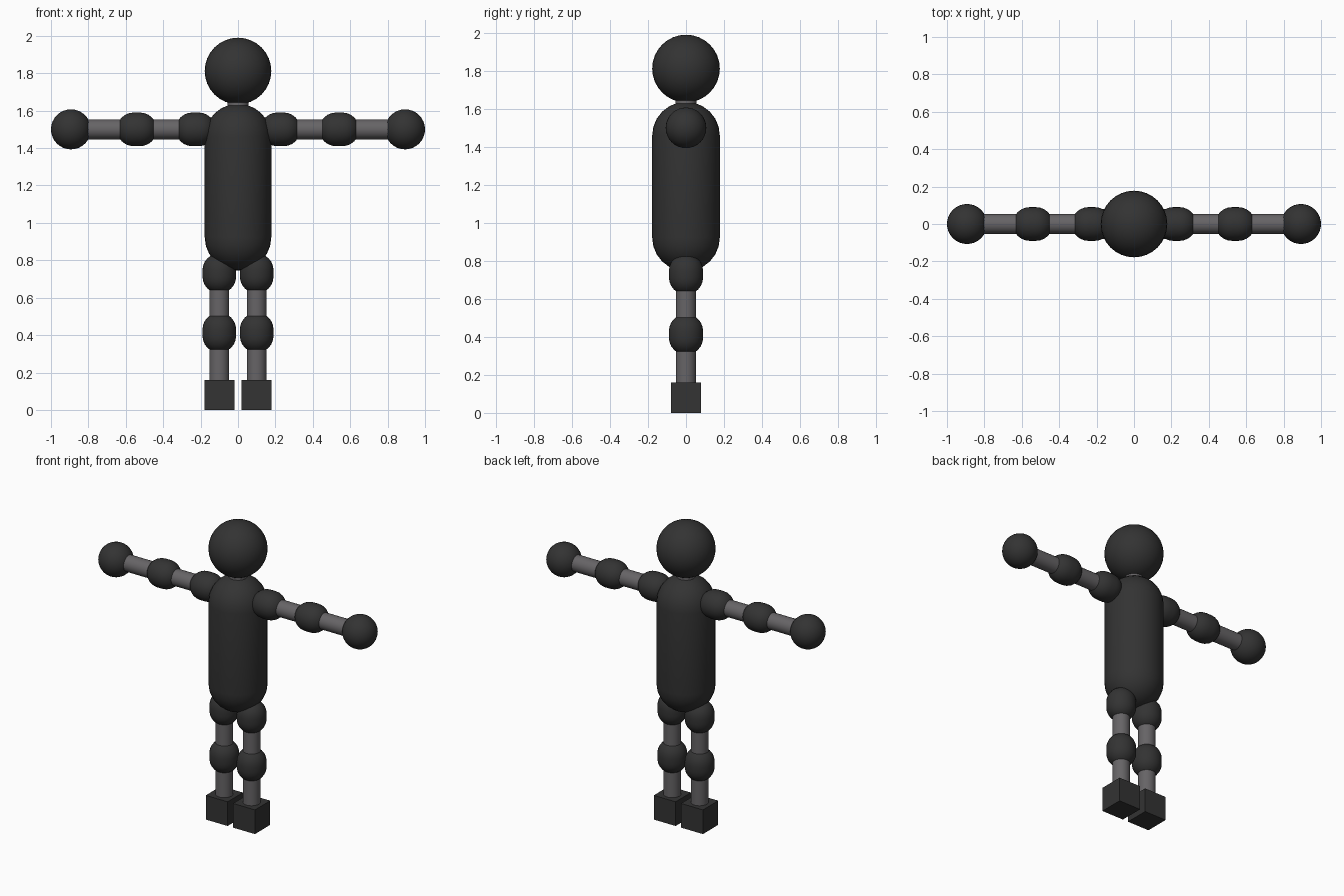
import bpy, bmesh, math
from mathutils import Matrix

if "Cube" in bpy.data.objects:
    bpy.data.objects.remove(bpy.data.objects["Cube"])


def material(name, rgb):
    m = bpy.data.materials.new(name)
    m.diffuse_color = (*rgb, 1.0)
    m.use_nodes = True
    m.node_tree.nodes["Principled BSDF"].inputs["Base Color"].default_value = m.diffuse_color
    return m


DARK = material("charcoal", (0.033, 0.033, 0.033))
GREY = material("mid grey", (0.133, 0.127, 0.133))
ALONG_X = Matrix.Rotation(math.pi / 2, 4, 'Y')
UPRIGHT = Matrix.Identity(4)


def finish(name, bm, loc, mat, rot=UPRIGHT, smooth=True):
    bmesh.ops.transform(bm, matrix=Matrix.Translation(loc) @ rot, verts=bm.verts)
    bmesh.ops.recalc_face_normals(bm, faces=bm.faces)
    for f in bm.faces:
        f.smooth = smooth and len(f.verts) <= 4
    mesh = bpy.data.meshes.new(name)
    bm.to_mesh(mesh)
    bm.free()
    mesh.materials.append(mat)
    ob = bpy.data.objects.new(name, mesh)
    bpy.context.collection.objects.link(ob)


def ball(name, loc, r):
    bm = bmesh.new()
    bmesh.ops.create_uvsphere(bm, u_segments=32, v_segments=16, radius=r)
    finish(name, bm, loc, DARK)


def capsule(name, loc, r, straight, rot=UPRIGHT, cap=6, sides=32):
    # half-circle caps joined by a straight wall, spun about z
    bm = bmesh.new()
    pts = []
    for sign in (-1, 1):
        for i in range(cap + 1):
            a = math.pi / 2 * (i / cap - (sign < 0))
            pts.append((r * math.cos(a), 0, r * math.sin(a) + sign * straight / 2))
    vs = [bm.verts.new(p) for p in pts]
    edges = [bm.edges.new(pair) for pair in zip(vs, vs[1:])]
    bmesh.ops.spin(bm, geom=vs + edges, cent=(0, 0, 0), axis=(0, 0, 1),
                   angle=2 * math.pi, steps=sides)
    bmesh.ops.remove_doubles(bm, verts=bm.verts, dist=1e-4)
    finish(name, bm, loc, DARK, rot)


def rod(name, loc, r, length, rot=UPRIGHT):
    bm = bmesh.new()
    bmesh.ops.create_cone(bm, cap_ends=True, segments=32, radius1=r, radius2=r, depth=length)
    finish(name, bm, loc, GREY, rot)


# Head, neck and torso
ball("head", (0, 0, 1.812), 0.178)
rod("neck", (0, 0, 1.64), 0.056, 0.14)
capsule("torso", (0, 0, 1.191), 0.178, 0.536)

for side, s in (("left", 1), ("right", -1)):
    # Arm: shoulder, elbow, hand and the rods between them
    capsule(side + "_shoulder", (s * 0.227, 0, 1.5), 0.09, 0.034, ALONG_X)
    capsule(side + "_elbow", (s * 0.541, 0, 1.5), 0.09, 0.034, ALONG_X)
    ball(side + "_hand", (s * 0.893, 0, 1.5), 0.107)
    rod(side + "_upper_arm", (s * 0.384, 0, 1.5), 0.053, 0.30, ALONG_X)
    rod(side + "_forearm", (s * 0.71, 0, 1.5), 0.053, 0.32, ALONG_X)

    # Leg: hip, knee and the rods between them
    x = s * 0.1
    capsule(side + "_hip", (x, 0, 0.73), 0.09, 0.034)
    capsule(side + "_knee", (x, 0, 0.413), 0.09, 0.034)
    rod(side + "_thigh", (x, 0, 0.572), 0.053, 0.30)
    rod(side + "_shin", (x, 0, 0.26), 0.053, 0.28)

    # Block foot
    bm = bmesh.new()
    bmesh.ops.create_cube(bm, size=0.16)
    finish(side + "_foot", bm, (x, 0, 0.08), DARK, smooth=False)
